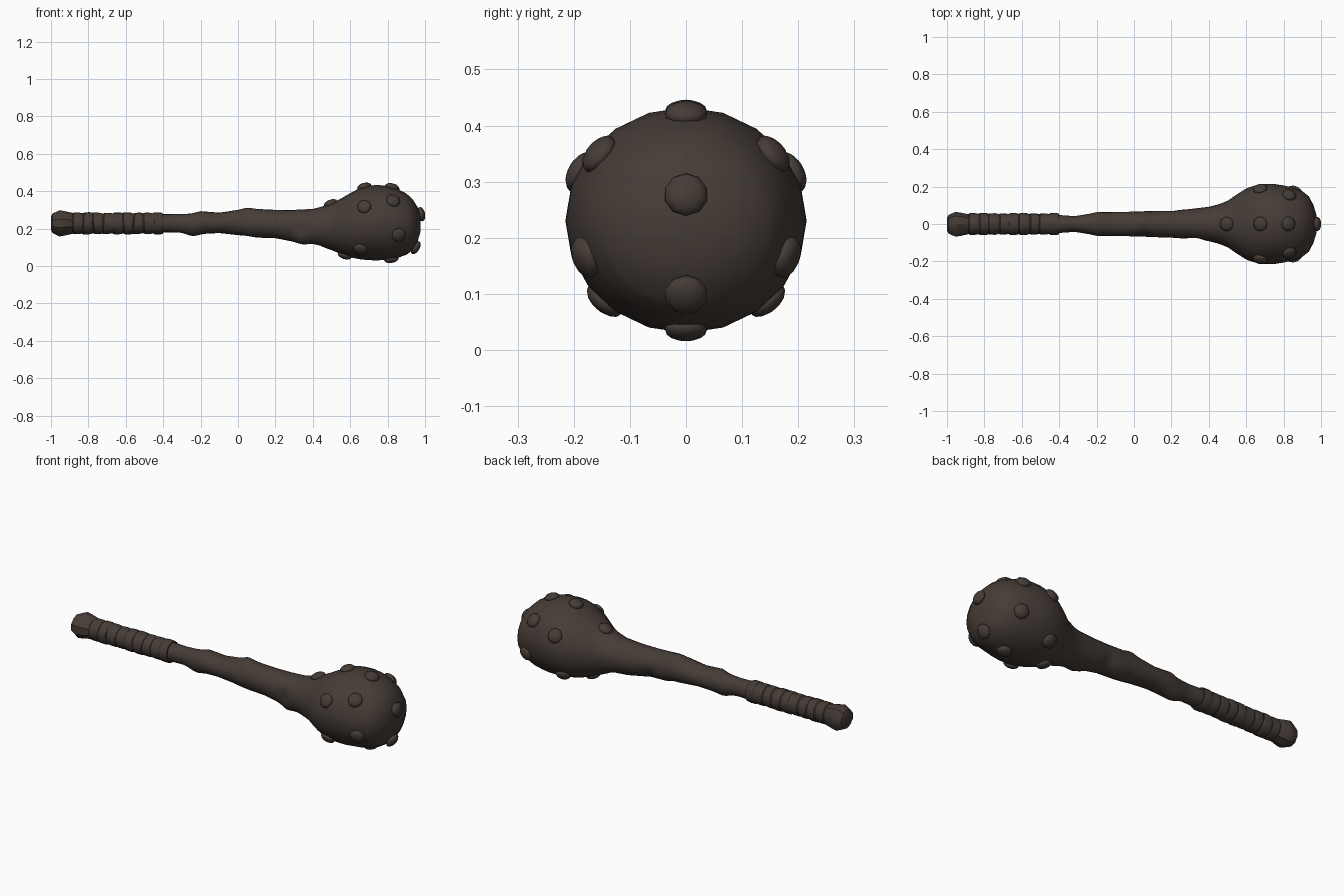
import bpy, bmesh, math
from mathutils import Vector

if "Cube" in bpy.data.objects:
    bpy.data.objects.remove(bpy.data.objects["Cube"])

wood = bpy.data.materials.new("dark_wood")
wood.diffuse_color = (0.06, 0.045, 0.037, 1)
wood.use_nodes = True
wood.node_tree.nodes["Principled BSDF"].inputs["Base Color"].default_value = wood.diffuse_color

# Club outline: x, bottom z, top z, half width in y
PROFILE = [
    (-0.92, .18, .28, .050), (-0.40, .18, .277, .048), (-0.32, .18, .277, .042),
    (-0.25, .172, .28, .052), (-0.20, .172, .293, .063), (-0.10, .176, .285, .064),
    (0.0, .165, .30, .066), (0.05, .156, .308, .068), (0.10, .152, .305, .070),
    (0.20, .148, .30, .073), (0.30, .130, .30, .080), (0.40, .112, .305, .092),
    (0.45, .100, .318, .104), (0.50, .085, .335, .124), (0.55, .065, .36, .158),
    (0.60, .047, .39, .190), (0.65, .036, .417, .208), (0.70, .031, .43, .215),
    (0.75, .030, .433, .214), (0.80, .034, .428, .206), (0.85, .042, .414, .195),
    (0.90, .060, .388, .175), (0.935, .085, .355, .148), (0.96, .130, .315, .100),
    (0.975, .180, .270, .050)]

# Knots and hollows: x, angle from top, size, height
KNOTS = [(-0.24, 180, .04, .012), (0.05, 20, .03, .008), (0.05, -60, .025, -.008),
         (0.33, -95, .035, -.014), (0.34, -150, .04, .014), (0.05, 160, .03, -.008),
         (0.42, 165, .04, -.012), (0.20, 120, .04, -.010), (0.62, 14, .03, -.012)]


def section(x):
    """Interpolated centre height, half height and half width."""
    x = min(max(x, PROFILE[0][0]), PROFILE[-1][0])
    for a, b in zip(PROFILE, PROFILE[1:]):
        if x <= b[0]:
            t = (x - a[0]) / (b[0] - a[0])
            lo, hi, w = (a[i] + (b[i] - a[i]) * t for i in (1, 2, 3))
            return (lo + hi) / 2, (hi - lo) / 2, w


def surface(x, ang):
    c, h, w = section(x)
    return Vector((x, w * math.sin(ang), c + h * math.cos(ang)))


def loft(name, rings, angle=40):
    """Skin a list of equal rings and cap both ends."""
    bm = bmesh.new()
    rows = [[bm.verts.new(p) for p in r] for r in rings]
    n = len(rows[0])
    for a, b in zip(rows, rows[1:]):
        for i in range(n):
            j = (i + 1) % n
            bm.faces.new((a[i], a[j], b[j], b[i]))
    bm.faces.new(rows[0])
    bm.faces.new(rows[-1])
    bmesh.ops.recalc_face_normals(bm, faces=bm.faces)
    return finish(name, bm, angle)


def finish(name, bm, angle):
    me = bpy.data.meshes.new(name)
    bm.to_mesh(me)
    bm.free()
    me.materials.append(wood)
    ob = bpy.data.objects.new(name, me)
    bpy.context.collection.objects.link(ob)
    bpy.ops.object.select_all(action='DESELECT')
    ob.select_set(True)
    bpy.context.view_layer.objects.active = ob
    bpy.ops.object.shade_smooth_by_angle(angle=math.radians(angle))
    return ob


# Shaft and head in one piece, with knots pushed in or out
xs = [-0.92, -0.66, -0.40] + [-0.38 + 0.02 * i for i in range(66)] + [.935, .96, .975]
rings = []
for x in xs:
    ring = []
    for i in range(20):
        ang = math.tau * i / 20
        p = surface(x, ang)
        out = Vector((0, math.sin(ang), math.cos(ang)))
        for kx, ka, size, amp in KNOTS:
            d = (p - surface(kx, math.radians(ka))).length
            p = p + out * amp * math.exp(-(d / size) ** 2)
        ring.append(p)
    rings.append(ring)
loft("club_body", rings, 50)

# Overlapping grip wraps, each slightly tilted
rings = []
for k in range(9):
    x0 = -0.885 + k * 0.054
    tilt = 0.010 * math.sin(k * 2.3)
    for dx, r in ((0, .053), (.006, .0575), (.035, .058), (.051, .0545)):
        r += 0.0015 * math.sin(k * 1.7)
        rings.append([(x0 + dx + tilt * math.cos(math.tau * i / 16) * .5,
                       r * math.sin(math.tau * i / 16),
                       .228 + r * math.cos(math.tau * i / 16)) for i in range(16)])
loft("grip_wrap", rings, 35)

# Rough faceted pommel
rings = []
for x, r in ((-1.0, .035), (-.992, .052), (-.955, .070), (-.93, .066), (-.885, .056), (-.875, .05)):
    rings.append([(x, r * math.sin(a) * (1 + .04 * math.sin(3 * a)),
                   .228 + r * math.cos(a) * (1 + .04 * math.sin(3 * a)))
                  for a in (math.tau * i / 10 for i in range(10))])
loft("pommel", rings, 35)


def stud(pos, normal, r=.039):
    """Flattened dome sunk slightly into the head."""
    bm = bmesh.new()
    bmesh.ops.create_uvsphere(bm, u_segments=10, v_segments=8, radius=1)
    rot = normal.to_track_quat('Z', 'Y')
    for v in bm.verts:
        v.co = pos + rot @ Vector((v.co.x * r, v.co.y * r, v.co.z * .021))
    finish("stud", bm, 50)


# Studs around the head: x and angle from the top, mirrored in y
spots = [(.495, 0), (.675, 0), (.825, 0), (.57, 180), (.82, 180)]
for x, a in ((.83, 51), (.675, 63), (.86, 110), (.655, 136)):
    spots += [(x, a), (x, -a)]
for x, deg in spots:
    a, e = math.radians(deg), .02
    n = (surface(x, a + e) - surface(x, a - e)).cross(surface(x + e, a) - surface(x - e, a))
    p = surface(x, a)
    if n.dot(p - Vector((x, 0, .23))) < 0:
        n.negate()
    stud(p, n.normalized())

# Studs on the tip
stud(Vector((.979, 0, .277)), Vector((1, 0, .2)))
stud(Vector((.95, 0, .098)), Vector((1, 0, -.6)))
